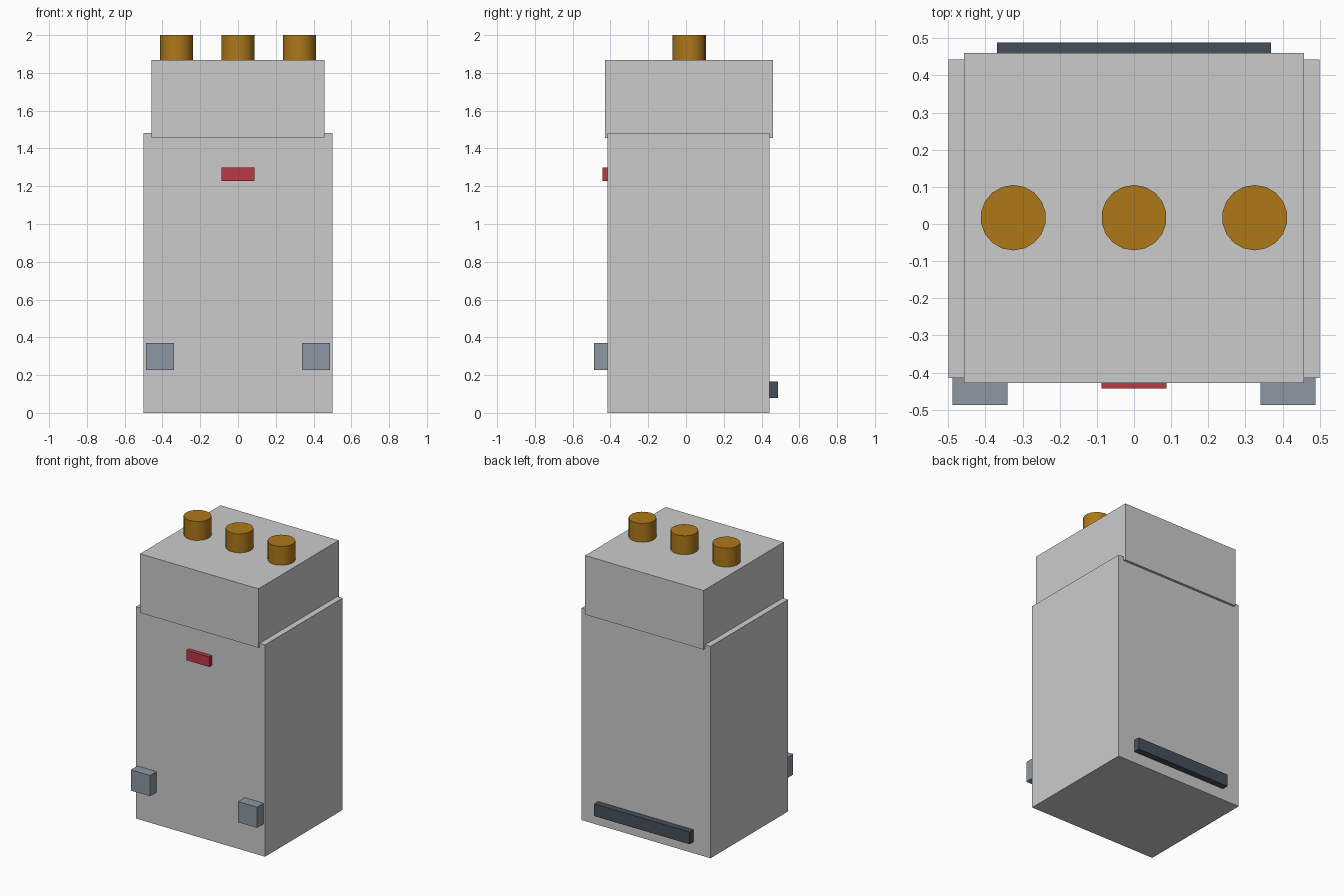
import bpy
import math

if "Cube" in bpy.data.objects:
    bpy.data.objects.remove(bpy.data.objects["Cube"])


def material(name, color):
    mat = bpy.data.materials.new(name)
    mat.diffuse_color = (*color, 1)
    mat.use_nodes = True
    mat.node_tree.nodes["Principled BSDF"].inputs["Base Color"].default_value = mat.diffuse_color
    return mat


def box(name, x, y, z, mat=None):
    """Box from (min, max) ranges on each axis."""
    bpy.ops.mesh.primitive_cube_add(size=1)
    ob = bpy.context.object
    ob.name = name
    ob.location = [(a + b) / 2 for a, b in (x, y, z)]
    ob.scale = [b - a for a, b in (x, y, z)]
    bpy.ops.object.transform_apply(location=True, rotation=False, scale=True)
    if mat:
        ob.data.materials.append(mat)
    return ob


copper = material("copper", (0.42, 0.19, 0.01))
red = material("red", (0.50, 0.04, 0.06))
slate = material("slate", (0.27, 0.31, 0.36))
dark = material("dark_steel", (0.06, 0.08, 0.10))

# Main cabinet and the narrower upper housing that overhangs front and back
box("cabinet_body", (-0.50, 0.50), (-0.415, 0.443), (0, 1.482))
box("upper_housing", (-0.458, 0.458), (-0.428, 0.46), (1.455, 1.868))

# Row of terminals on top
for i in (-1, 0, 1):
    bpy.ops.mesh.primitive_cylinder_add(
        vertices=18, radius=0.088, depth=0.16, location=(0.325 * i, 0.017, 1.92))
    ob = bpy.context.object
    ob.name = "top_terminal"
    ob.data.materials.append(copper)
    bpy.ops.object.shade_smooth_by_angle(angle=math.radians(30))

# Front indicator plate
box("front_indicator", (-0.088, 0.088), (-0.443, -0.405), (1.228, 1.298), red)

# Front mounting blocks, one per side
for s in (-1, 1):
    box("front_block", sorted((0.34 * s, 0.488 * s)), (-0.487, -0.405),
        (0.226, 0.371), slate)

# Rear rail near the floor
box("rear_rail", (-0.369, 0.369), (0.435, 0.488), (0.08, 0.165), dark)
